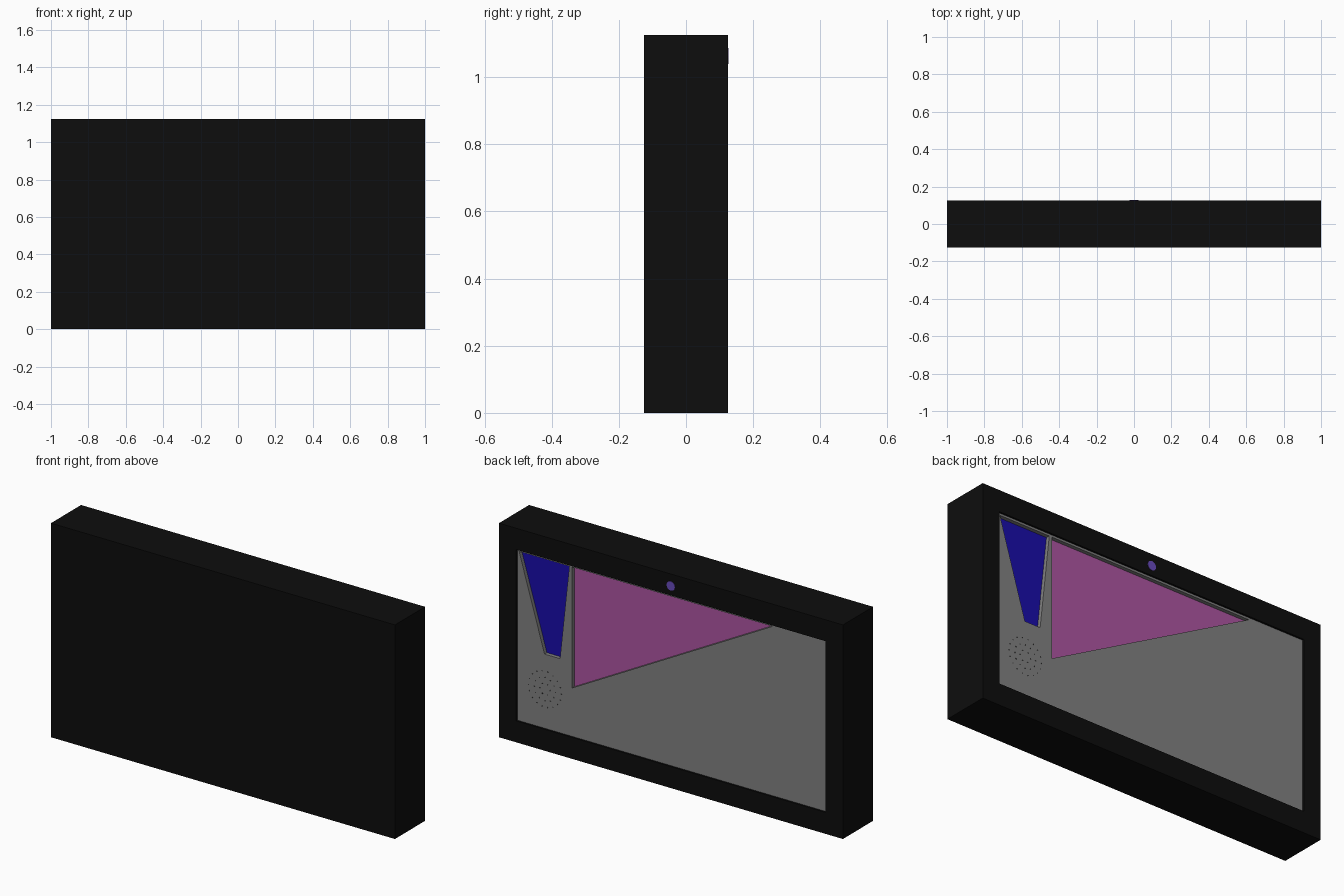
import bpy, bmesh, math

if "Cube" in bpy.data.objects:
    bpy.data.objects.remove(bpy.data.objects["Cube"])

BACK = 0.125            # y of the casing's display side
GLASS = BACK - 0.01     # y of the display surface
FLOOR = GLASS - 0.02    # y of the sunken coloured panels
BED = FLOOR - 0.01      # y of the bottom of the display pocket


def material(name, rgb):
    m = bpy.data.materials.new(name)
    m.diffuse_color = (*rgb, 1)
    m.use_nodes = True
    m.node_tree.nodes["Principled BSDF"].inputs["Base Color"].default_value = m.diffuse_color
    return m


def prism(name, outline, y0, y1, mat=None):
    """Extrude an x-z outline from y0 to y1."""
    bm = bmesh.new()
    face = bm.faces.new([bm.verts.new((x, y0, z)) for x, z in outline])
    out = bmesh.ops.extrude_face_region(bm, geom=[face])
    moved = [g for g in out["geom"] if isinstance(g, bmesh.types.BMVert)]
    bmesh.ops.translate(bm, verts=moved, vec=(0, y1 - y0, 0))
    bmesh.ops.recalc_face_normals(bm, faces=bm.faces)
    me = bpy.data.meshes.new(name)
    bm.to_mesh(me)
    bm.free()
    ob = bpy.data.objects.new(name, me)
    bpy.context.collection.objects.link(ob)
    if mat:
        me.materials.append(mat)
    return ob


def rect(w, z0, z1):
    return [(-w, z0), (w, z0), (w, z1), (-w, z1)]


def circle(cx, cz, r, n):
    return [(cx + r * math.cos(math.tau * i / n), cz + r * math.sin(math.tau * i / n))
            for i in range(n)]


def cut(target, outline, y0, y1):
    cutter = prism("cutter", outline, y0, y1)
    mod = target.modifiers.new("cut", "BOOLEAN")
    mod.operation, mod.solver, mod.object = "DIFFERENCE", "EXACT", cutter
    bpy.context.view_layer.objects.active = target
    bpy.ops.object.modifier_apply(modifier=mod.name)
    bpy.data.objects.remove(cutter)


black = material("black_plastic", (0.004, 0.004, 0.004))
grey = material("display_grey", (0.22, 0.22, 0.22))
blue = material("blue", (0.01, 0.004, 0.4))
pink = material("pink", (0.42, 0.09, 0.36))
violet = material("violet", (0.14, 0.07, 0.5))
dark = material("dark_grey", (0.05, 0.05, 0.05))

# Casing with a shallow pocket for the display
opening = rect(0.9, 0.1125, 1.0125)
casing = prism("casing", rect(1, 0, 1.125), -BACK, BACK, black)
cut(casing, opening, BED, BACK + 0.1)

# Display with two sunken coloured panels
display = prism("display", opening, BED, GLASS, grey)
wedge = [(0.89, 1.002), (0.598, 1.002), (0.652, 0.502), (0.742, 0.502)]
triangle = [(0.583, 1.002), (-0.583, 1.002), (0.583, 0.366)]
for name, shape, mat in (("blue_panel", wedge, blue), ("pink_panel", triangle, pink)):
    cut(display, shape, BED - 0.1, GLASS + 0.1)
    prism(name, shape, BED, FLOOR, mat)

# Camera lens in the top border
prism("camera_lens", circle(0, 1.063, 0.024, 24), BACK - 0.01, BACK + 0.002, violet)

# Speaker dots in concentric rings
for ring, (r, n) in enumerate(((0.03, 6), (0.062, 12), (0.095, 18))):
    for i, (x, z) in enumerate(circle(0.74, 0.318, r, n)):
        prism(f"speaker_dot_{ring}_{i}", circle(x, z, 0.0035, 8),
              GLASS - 0.005, GLASS + 0.001, dark)
